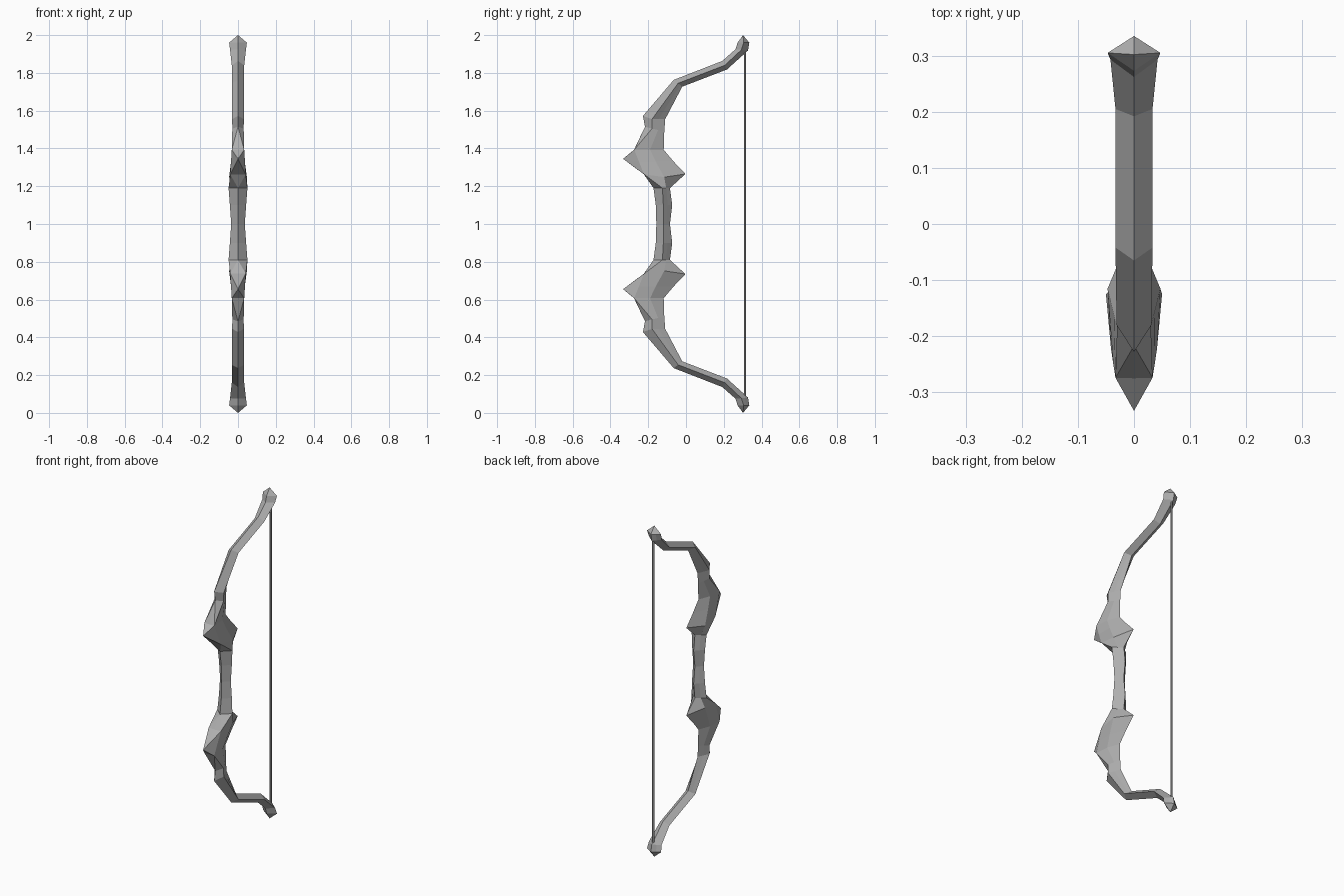
import bpy, bmesh

if "Cube" in bpy.data.objects:
    bpy.data.objects.remove(bpy.data.objects["Cube"])

# Diamond cross-sections of the upper half, grip centre to tip:
# (front y, z), (side y, z, half width), (back y, z)
SECTIONS = [
    ((-.157, 1.00), (-.12, 1.00, .036), (-.085, 1.00)),
    ((-.160, 1.10), (-.12, 1.10, .043), (-.073, 1.10)),
    ((-.172, 1.19), (-.125, 1.19, .050), (-.085, 1.19)),
    ((-.223, 1.263), (-.222, 1.263, .041), (-.003, 1.265)),   # rear spike
    ((-.333, 1.345), (-.249, 1.33, .037), (-.065, 1.33)),     # front spike
    ((-.275, 1.393), (-.274, 1.393, .033), (-.118, 1.393)),
    ((-.217, 1.515), (-.18, 1.505, .030), (-.115, 1.49)),
    ((-.228, 1.572), (-.18, 1.555, .031), (-.110, 1.555)),
    ((-.065, 1.763), (-.042, 1.745, .033), (-.020, 1.727)),
    ((.192, 1.863), (.205, 1.84, .033), (.217, 1.818)),
    ((.262, 1.925), (.293, 1.922, .042), (.328, 1.918)),
    ((.273, 1.96), (.305, 1.96, .047), (.335, 1.96)),
]
# Fuller flanks behind the spikes: section index -> (y, z, half width)
FLANKS = {3: (-.115, 1.248, .047), 4: (-.16, 1.33, .036), 5: (-.19, 1.393, .028)}
TIP = (0, .302, 2.0)
MID = 1.0

grey = bpy.data.materials.new("dark_grey")
grey.diffuse_color = (.43, .43, .43, 1)
grey.use_nodes = True
grey.node_tree.nodes["Principled BSDF"].inputs["Base Color"].default_value = grey.diffuse_color


def make_object(name, bm):
    bmesh.ops.recalc_face_normals(bm, faces=bm.faces)
    mesh = bpy.data.meshes.new(name)
    bm.to_mesh(mesh)
    bm.free()
    mesh.materials.append(grey)
    obj = bpy.data.objects.new(name, mesh)
    bpy.context.collection.objects.link(obj)
    return obj


# Bow body: loft the upper half, then mirror it downwards
bm = bmesh.new()
rings = []
for k, ((fy, fz), (sy, sz, w), (by, bz)) in enumerate(SECTIONS):
    ry, rz, rw = FLANKS.get(k, ((sy + by) / 2, (sz + bz) / 2, w / 2))
    pts = [(0, fy, fz), (w, sy, sz), (rw, ry, rz),
           (0, by, bz), (-rw, ry, rz), (-w, sy, sz)]
    rings.append([bm.verts.new((x, y, z - MID)) for x, y, z in pts])
for k, (a, b) in enumerate(zip(rings, rings[1:])):
    for i in range(1, 5):
        bm.faces.new((a[i], a[i + 1], b[i + 1], b[i]))
    # Front faces: split around the spike so its facets stay crisp
    for s in (1, 5):
        if k in (2, 4):
            tris = (a[0], b[s], b[0]), (a[0], a[s], b[s])
        elif k in (3, 5):
            tris = (b[0], a[0], a[s]), (b[0], a[s], b[s])
        else:
            tris = ((a[0], a[s], b[s], b[0]),)
        for t in tris:
            bm.faces.new(t)

# Pointed limb tip
tip = bm.verts.new((TIP[0], TIP[1], TIP[2] - MID))
for i in range(6):
    bm.faces.new((rings[-1][i], rings[-1][(i + 1) % 6], tip))

body = make_object("bow_body", bm)
body.location.z = MID
mirror = body.modifiers.new("lower_half", 'MIRROR')
mirror.use_axis = (False, False, True)
mirror.use_clip = True

# Bowstring
bm = bmesh.new()
bmesh.ops.create_cone(bm, cap_ends=True, segments=6, radius1=.006,
                      radius2=.006, depth=1.86)
string = make_object("bowstring", bm)
string.location = (0, .312, MID)
